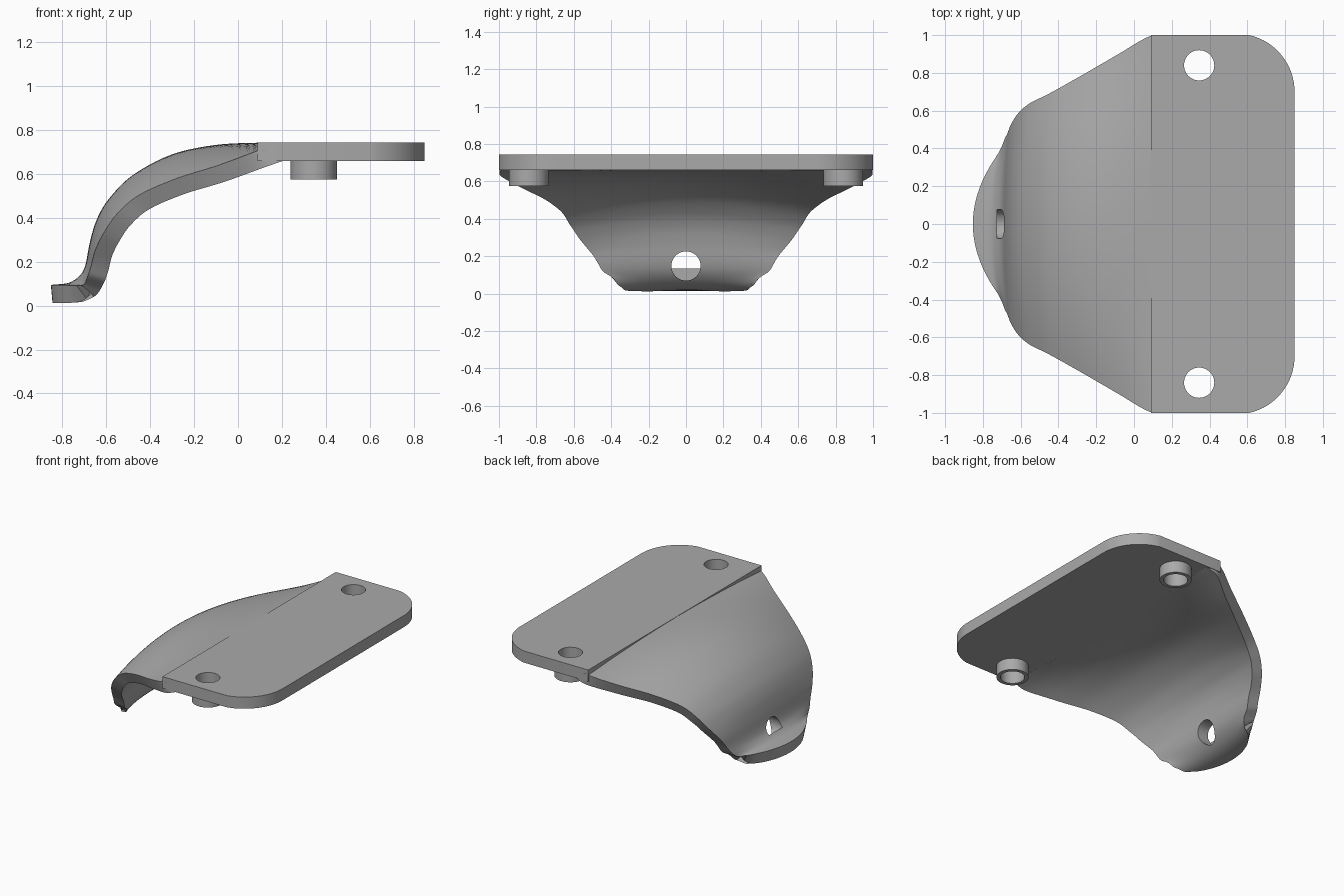
import bpy, bmesh, math
from mathutils import Vector, Matrix

if "Cube" in bpy.data.objects:
    bpy.data.objects.remove(bpy.data.objects["Cube"], do_unlink=True)

grey = bpy.data.materials.new("plain grey")
grey.use_nodes = True
grey.diffuse_color = (0.4, 0.4, 0.4, 1)
grey.node_tree.nodes["Principled BSDF"].inputs["Base Color"].default_value = (0.4, 0.4, 0.4, 1)

HOLE_X, HOLE_Y, HOLE_R = 0.345, 0.84, 0.08


def make_object(name, bm):
    bmesh.ops.recalc_face_normals(bm, faces=bm.faces)
    mesh = bpy.data.meshes.new(name)
    bm.to_mesh(mesh)
    bm.free()
    mesh.materials.append(grey)
    obj = bpy.data.objects.new(name, mesh)
    bpy.context.collection.objects.link(obj)
    return obj


def activate(obj):
    bpy.ops.object.select_all(action="DESELECT")
    obj.select_set(True)
    bpy.context.view_layer.objects.active = obj


def finish(obj):
    activate(obj)
    for mod in list(obj.modifiers):
        bpy.ops.object.modifier_apply(modifier=mod.name)
    bpy.ops.object.shade_smooth_by_angle(angle=math.radians(35))


def cylinder(name, radius, depth, centre, axis="Z"):
    bm = bmesh.new()
    turn = Matrix.Rotation(math.pi / 2, 4, "Y") if axis == "X" else Matrix()
    bmesh.ops.create_cone(bm, cap_ends=True, segments=48, radius1=radius, radius2=radius,
                          depth=depth, matrix=Matrix.Translation(centre) @ turn)
    return make_object(name, bm)


def drill(obj, radius, depth, centre, axis="Z"):
    cutter = cylinder("hole_cutter", radius, depth, centre, axis)
    cutter.hide_render = True
    mod = obj.modifiers.new("hole", "BOOLEAN")
    mod.operation = "DIFFERENCE"
    mod.solver = "EXACT"
    mod.object = cutter
    activate(obj)
    bpy.ops.object.modifier_apply(modifier=mod.name)
    bpy.data.objects.remove(cutter, do_unlink=True)


def smooth_path(points, steps):
    """Catmull-Rom curve through the given vectors."""
    p = [points[0] * 2 - points[1]] + points + [points[-1] * 2 - points[-2]]
    path = []
    for a, b, c, d in zip(p, p[1:], p[2:], p[3:]):
        for i in range(steps):
            t = i / steps
            path.append(0.5 * (2 * b + (c - a) * t + (2 * a - 5 * b + 4 * c - d) * t * t
                               + (3 * b - a - 3 * c + d) * t ** 3))
    return path + [points[-1]]


# Curved sheet: centre line (x, z) and matching side edge (x, half width, z)
stations = [
    ((-0.853, 0.095), (-0.72, 0.37, 0.092)),
    ((-0.77, 0.105), (-0.70, 0.41, 0.10)),
    ((-0.72, 0.14), (-0.685, 0.45, 0.135)),
    ((-0.695, 0.19), (-0.67, 0.48, 0.18)),
    ((-0.675, 0.29), (-0.65, 0.53, 0.255)),
    ((-0.645, 0.39), (-0.61, 0.59, 0.335)),
    ((-0.59, 0.485), (-0.55, 0.64, 0.42)),
    ((-0.48, 0.595), (-0.45, 0.69, 0.505)),
    ((-0.30, 0.69), (-0.28, 0.785, 0.58)),
    ((-0.10, 0.733), (-0.09, 0.895, 0.64)),
    ((0.09, 0.743), (0.085, 0.995, 0.705)),
    ((0.18, 0.743), (0.18, 0.99, 0.738)),
]
centre = smooth_path([Vector((c[0], 0, c[1])) for c, e in stations], 5)
edge = smooth_path([Vector(e) for c, e in stations], 5)
bm = bmesh.new()
COLS = 32
rows = []
for c, e in zip(centre, edge):
    row = []
    for j in range(COLS + 1):
        s = 2 * j / COLS - 1
        pos = c + Vector((e.x - c.x, 0, e.z - c.z)) * s * s
        pos.y = s * e.y
        row.append(bm.verts.new(pos))
    rows.append(row)
for r0, r1 in zip(rows, rows[1:]):
    for j in range(COLS):
        bm.faces.new((r0[j], r1[j], r1[j + 1], r0[j + 1]))
sheet = make_object("curved_sheet", bm)
up = sum(p.normal.z for p in sheet.data.polygons) > 0
solid = sheet.modifiers.new("thickness", "SOLIDIFY")
solid.thickness = 0.082
solid.offset = -1 if up else 1
finish(sheet)
drill(sheet, 0.078, 0.325, (-0.5625, 0, 0.148), "X")
finish(sheet)

# Flat plate with two rounded outer corners
half = [(0.09, 1.0)]
for i in range(17):
    a = math.radians(77.3) * (1 - i / 16)
    half.append((0.5425 + 0.3075 * math.cos(a), 0.70 + 0.3075 * math.sin(a)))
outline = half + [(x, -y) for x, y in reversed(half)]
bm = bmesh.new()
face = bm.faces.new([bm.verts.new((x, y, 0.66)) for x, y in outline])
top = bmesh.ops.extrude_face_region(bm, geom=[face])["geom"]
bmesh.ops.translate(bm, vec=(0, 0, 0.085),
                    verts=[v for v in top if isinstance(v, bmesh.types.BMVert)])
plate = make_object("top_plate", bm)
for side in (-1, 1):
    drill(plate, HOLE_R, 0.4, (HOLE_X, side * HOLE_Y, 0.7))
finish(plate)

# Hollow bosses under the plate holes
for side, name in ((1, "back_boss"), (-1, "front_boss")):
    boss = cylinder(name, 0.106, 0.09, (HOLE_X, side * HOLE_Y, 0.62))
    drill(boss, HOLE_R, 0.4, (HOLE_X, side * HOLE_Y, 0.62))
    finish(boss)
